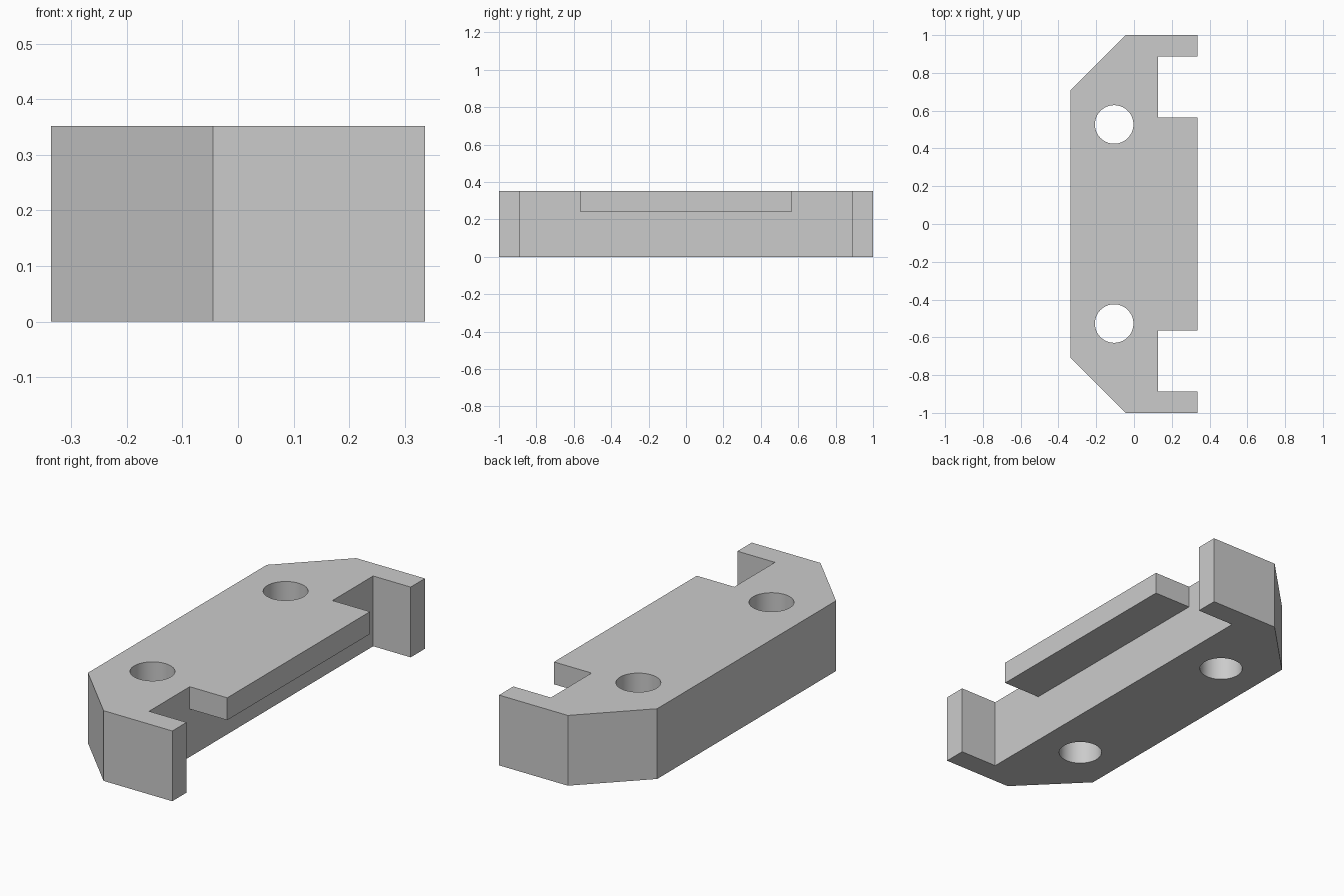
import bpy
import bmesh
from mathutils import Matrix

cube = bpy.data.objects.get("Cube")
if cube:
    bpy.data.objects.remove(cube, do_unlink=True)

HEIGHT = 0.352
LIP_BOTTOM = 0.24
BACK, WALL, FRONT = -0.336, 0.128, 0.336

# Single plain grey
grey = bpy.data.materials.new("plain_grey")
grey.use_nodes = True
colour = (0.6, 0.6, 0.6, 1)
grey.diffuse_color = colour
grey.node_tree.nodes["Principled BSDF"].inputs["Base Color"].default_value = colour


def make_object(name, bm):
    bmesh.ops.recalc_face_normals(bm, faces=bm.faces)
    mesh = bpy.data.meshes.new(name)
    bm.to_mesh(mesh)
    bm.free()
    mesh.materials.append(grey)
    obj = bpy.data.objects.new(name, mesh)
    bpy.context.collection.objects.link(obj)
    return obj


def cut(target, cutter):
    mod = target.modifiers.new("cut", "BOOLEAN")
    mod.operation = "DIFFERENCE"
    mod.solver = "EXACT"
    mod.object = cutter
    bpy.context.view_layer.objects.active = target
    bpy.ops.object.modifier_apply(modifier=mod.name)
    bpy.data.objects.remove(cutter, do_unlink=True)


# Bracket body: half outline mirrored across y, with end arms and centre lip
half = [(FRONT, 0.565), (WALL, 0.565), (WALL, 0.887), (FRONT, 0.887),
        (FRONT, 1), (-0.045, 1), (BACK, 0.708)]
outline = half + [(x, -y) for x, y in reversed(half)]
bm = bmesh.new()
face = bm.faces.new([bm.verts.new((x, y, 0)) for x, y in outline])
extruded = bmesh.ops.extrude_face_region(bm, geom=[face])["geom"]
top = [v for v in extruded if isinstance(v, bmesh.types.BMVert)]
bmesh.ops.translate(bm, verts=top, vec=(0, 0, HEIGHT))
body = make_object("bracket_body", bm)

# Undercut beneath the centre lip
bm = bmesh.new()
centre = Matrix.Translation((WALL + 0.25, 0, LIP_BOTTOM - 0.25))
bmesh.ops.create_cube(bm, size=1, matrix=centre @ Matrix.Diagonal((0.5, 1.4, 0.5, 1)))
cut(body, make_object("undercut_cutter", bm))

# Two bolt holes
for side in (-1, 1):
    bm = bmesh.new()
    bmesh.ops.create_cone(bm, cap_ends=True, segments=64, radius1=0.102, radius2=0.102,
                          depth=1, matrix=Matrix.Translation((-0.105, side * 0.527, 0)))
    cut(body, make_object("hole_cutter", bm))

# Round hole walls, crisp outer edges
bpy.ops.object.select_all(action="DESELECT")
body.select_set(True)
bpy.context.view_layer.objects.active = body
bpy.ops.object.shade_smooth_by_angle(angle=0.5)
